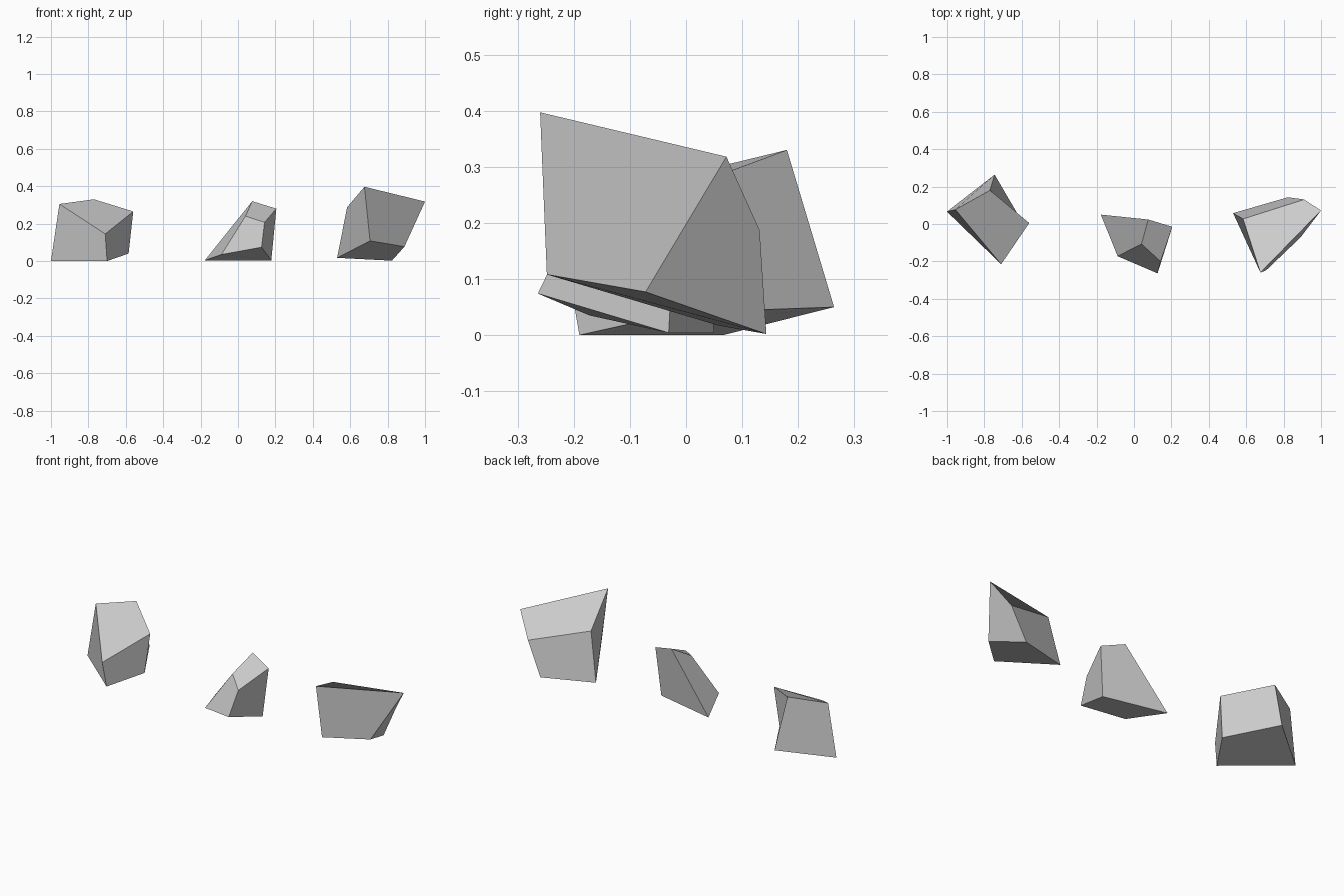
import bpy, bmesh

if "Cube" in bpy.data.objects:
    bpy.data.objects.remove(bpy.data.objects["Cube"])

# Each rock is a rough six-sided block: four base corners, then the four above them
ROCKS = {
    "left_rock": [
        (-1.0, .066, 0), (-.70, -.19, 0), (-.585, -.01, .04), (-.745, .264, .05),
        (-.955, .077, .305), (-.71, -.215, .145), (-.56, .005, .265), (-.77, .18, .33)],
    "middle_rock": [
        (-.177, .05, .004), (-.088, -.172, .035), (.126, -.264, .074), (.178, -.031, .004),
        (.076, .024, .32), (.04, -.107, .24), (.142, -.2, .207), (.205, -.015, .28)],
    "right_rock": [
        (.53, .058, .017), (.706, -.248, .108), (.89, -.072, .077), (.823, .143, .002),
        (.583, .027, .287), (.676, -.26, .397), (1.0, .072, .318), (.91, .131, .187)],
}


def make_rock(name, corners):
    bm = bmesh.new()
    v = [bm.verts.new(c) for c in corners]
    base, top = v[:4], v[4:]
    bm.faces.new(base[::-1])
    bm.faces.new(top)
    for i in range(4):
        j = (i + 1) % 4
        bm.faces.new((base[i], base[j], top[j], top[i]))
    bmesh.ops.recalc_face_normals(bm, faces=bm.faces)
    mesh = bpy.data.meshes.new(name)
    bm.to_mesh(mesh)
    bm.free()
    bpy.context.collection.objects.link(bpy.data.objects.new(name, mesh))


for name, corners in ROCKS.items():
    make_rock(name, corners)
